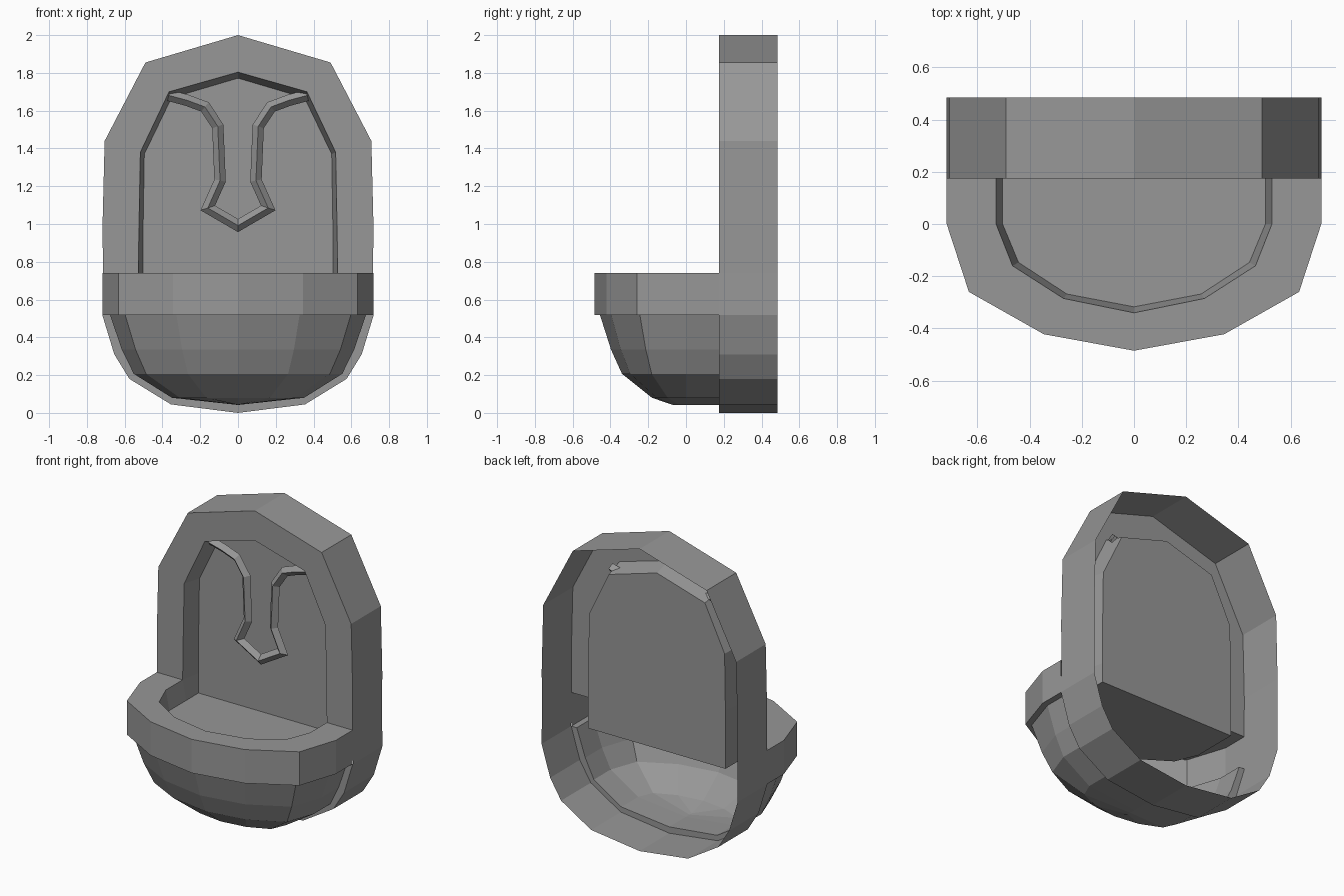
import bpy, bmesh
from mathutils import Vector

if "Cube" in bpy.data.objects:
    bpy.data.objects.remove(bpy.data.objects["Cube"])

# Dark grey stone for every part
stone = bpy.data.materials.new("dark_stone")
stone.diffuse_color = (0.31, 0.31, 0.31, 1)
stone.use_nodes = True
stone.node_tree.nodes["Principled BSDF"].inputs["Base Color"].default_value = stone.diffuse_color


def build(name, rows=(), polys=()):
    """Loft rows of points on the +x side, mirror them; polys are half outlines closed by mirroring."""
    bm = bmesh.new()

    def face(pts):
        bm.faces.new([bm.verts.new(p) for p in pts])

    for strip in rows:
        for a, b in zip(strip, strip[1:]):
            for i in range(len(a) - 1):
                for s in (1, -1):
                    pts = [(p[0] * s, p[1], p[2]) for p in (a[i], a[i + 1], b[i + 1], b[i])]
                    face(pts if s > 0 else pts[::-1])
    for half in polys:
        face(list(half) + [(-x, y, z) for x, y, z in reversed(half) if x > 0])
    bmesh.ops.remove_doubles(bm, verts=bm.verts, dist=0.0005)
    bmesh.ops.dissolve_degenerate(bm, edges=bm.edges, dist=0.0005)
    bmesh.ops.recalc_face_normals(bm, faces=bm.faces)
    me = bpy.data.meshes.new(name)
    bm.to_mesh(me)
    bm.free()
    me.materials.append(stone)
    ob = bpy.data.objects.new(name, me)
    bpy.context.collection.objects.link(ob)
    return ob


def at_y(pts, y):
    return [(x, y, z) for x, z in pts]


FRONT, BACK, PANEL, RIM, WATER = 0.175, 0.485, 0.305, 0.74, 0.61

# Upper back frame: open-backed arch with a recessed opening
arch = [(0.715, RIM), (0.717, 1.0), (0.706, 1.44), (0.49, 1.855), (0, 2.0)]
opening = [(0.503, WATER), (0.528, RIM), (0.524, 1.0), (0.517, 1.38), (0.365, 1.70), (0, 1.804)]
recess = [(0.503, WATER), (0.503, RIM), (0.502, 1.0), (0.496, 1.37), (0.352, 1.668), (0, 1.772)]
upper = [at_y(arch, BACK), at_y(arch, FRONT), at_y(opening[1:], FRONT)]
sides = [at_y(opening, FRONT), at_y(recess, PANEL)]

# Lower back frame: outer wall and the narrow lip around the bowl
bowl_edge = [(0.677, 0.517), (0.615, 0.335), (0.552, 0.207), (0.35, 0.08), (0, 0.042)]
outer = [(0.718, 0.517), (0.655, 0.31), (0.575, 0.18), (0.355, 0.045), (0, 0)]
wall = [(0.715, RIM)] + outer
build("back_frame", [upper, sides,
                     [at_y(wall, BACK), at_y(wall, FRONT)],
                     [at_y(outer, FRONT), at_y(bowl_edge, FRONT)]])

# Recessed back panel
build("back_panel", polys=[at_y(recess, PANEL)])

# Basin: inner wall, flat rim, outer band and faceted bowl as one loft
rim_out = [(0.717, FRONT), (0.717, 0), (0.632, -0.26), (0.345, -0.422), (0, -0.485)]
rim_in = [(0.528, FRONT), (0.528, 0), (0.465, -0.16), (0.27, -0.285), (0, -0.34)]
rim_low = [(0.503, FRONT), (0.503, 0), (0.442, -0.147), (0.257, -0.268), (0, -0.317)]


def at_z(pts, z):
    return [(x, y, z) for x, y in pts]


basin = [at_z(rim_low, WATER), at_z(rim_in, RIM), at_z(rim_out, RIM), at_z(rim_out, 0.517)]
for (x, z), y in zip(bowl_edge, (0.455, 0.397, 0.339, 0.18, 0.069)):
    basin.append([(px * x / 0.717, py if py > 0 else py * y / 0.485, z) for px, py in rim_out])
build("basin", [basin])

# Flat water surface running back to the panel
build("water_surface", polys=[at_z([(0.503, PANEL)] + rim_low, WATER)])

# Diamond-section moulding hanging in front of the panel
path = [Vector(p) for p in ((0.378, 1.684), (0.27, 1.655), (0.175, 1.62), (0.107, 1.517),
                            (0.095, 1.23), (0.16, 1.085), (0, 0.992))]
R, Y = 0.03, 0.24
ext = path + [Vector((-path[-2].x, path[-2].y))]
sect = [[], [], [], []]
for i, p in enumerate(path):
    d2 = (ext[i + 1] - p).normalized()
    d1 = (p - ext[i - 1]).normalized() if i else d2
    n1, n2 = Vector((-d1.y, d1.x)), Vector((-d2.y, d2.x))
    n = (n1 + n2).normalized()
    n *= R / n.dot(n1)
    for row, (k, dy) in zip(sect, ((1, 0), (0, -R), (-1, 0), (0, R))):
        row.append((p.x + n.x * k, Y + dy, p.y + n.y * k))
build("moulding", [sect + [sect[0]]])
